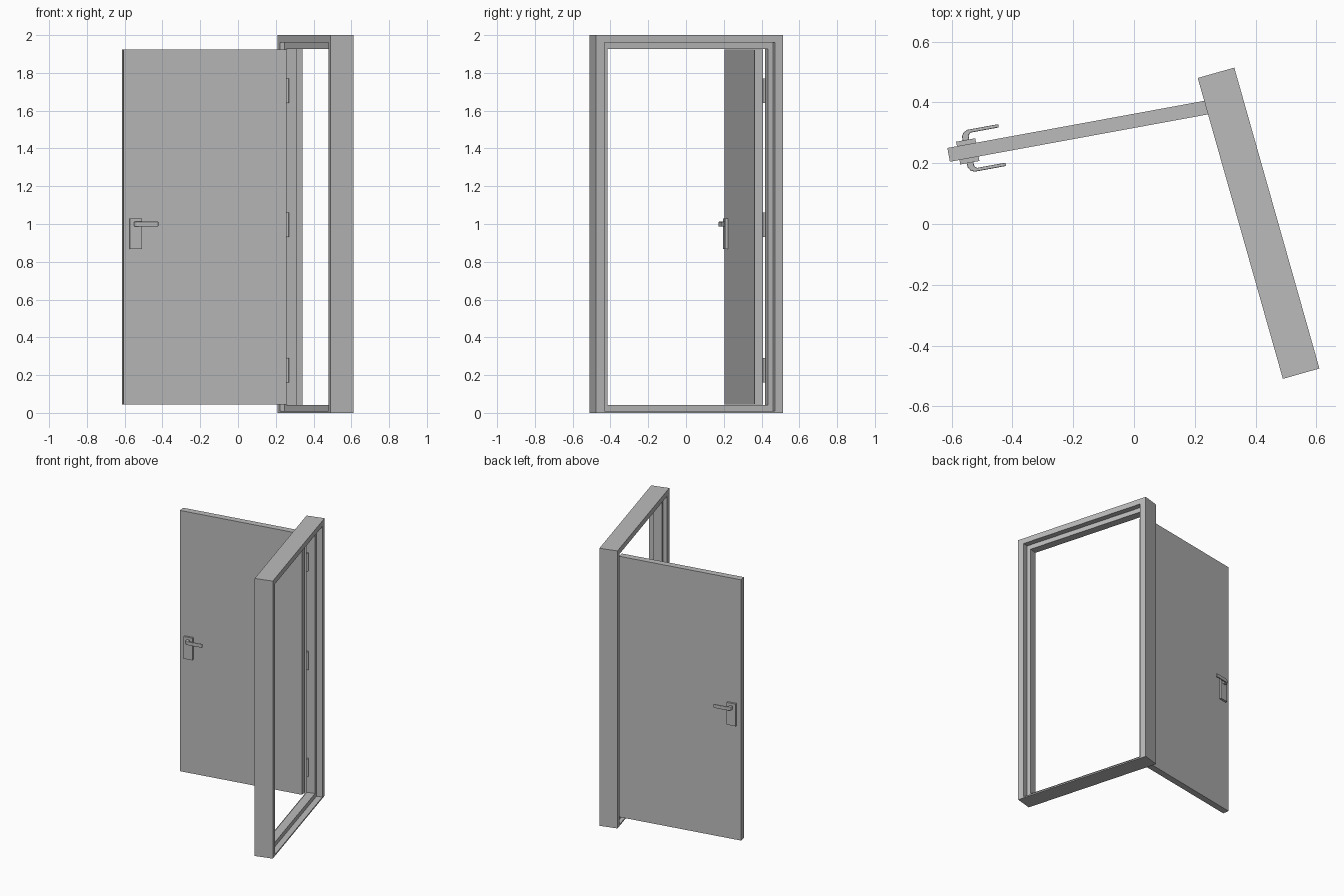
import bpy, bmesh, math

cube = bpy.data.objects.get("Cube")
if cube:
    bpy.data.objects.remove(cube, do_unlink=True)

grey = bpy.data.materials.new("plain_grey")
grey.use_nodes = True
grey.diffuse_color = (0.5, 0.5, 0.5, 1)
grey.node_tree.nodes["Principled BSDF"].inputs["Base Color"].default_value = (0.5, 0.5, 0.5, 1)

FRAME_AT, FRAME_TURN = (0.41, 0.0025, 0), math.radians(15.8)
DOOR_AT, DOOR_TURN = (-0.61, 0.2275, 0), math.radians(10.4)


def finish(name, bm, at, turn):
    """Turn a bmesh into a placed, coloured object."""
    bmesh.ops.recalc_face_normals(bm, faces=bm.faces[:])
    mesh = bpy.data.meshes.new(name)
    bm.to_mesh(mesh)
    bm.free()
    mesh.materials.append(grey)
    obj = bpy.data.objects.new(name, mesh)
    bpy.context.collection.objects.link(obj)
    obj.location = at
    obj.rotation_euler.z = turn
    return obj


def prism(name, outline, z0, z1, at, turn):
    """Extrude a plan outline between two heights."""
    bm = bmesh.new()
    base = bm.faces.new([bm.verts.new((x, y, z0)) for x, y in outline])
    out = bmesh.ops.extrude_face_region(bm, geom=[base])
    for v in out["geom"]:
        if isinstance(v, bmesh.types.BMVert):
            v.co.z = z1
    return finish(name, bm, at, turn)


def block(name, x0, x1, y0, y1, z0, z1, at, turn):
    return prism(name, [(x0, y0), (x1, y0), (x1, y1), (x0, y1)], z0, z1, at, turn)


# Frame: a section with a central stop, swept round the opening
HALF = 0.0625
outer, rim, stop = (0.5145, 0, 2), (0.47, 0.01, 1.96), (0.442, 0.042, 1.926)
section = [(-HALF, outer), (-HALF, rim), (-0.036, rim), (-0.036, stop),
           (0.022, stop), (0.022, rim), (HALF, rim), (HALF, outer)]
bm = bmesh.new()
rings = [[bm.verts.new((x, y, z)) for y, z in ((-w, lo), (w, lo), (w, hi), (-w, hi))]
         for x, (w, lo, hi) in section]
for a, b in zip(rings, rings[1:] + rings[:1]):
    for i in range(4):
        j = (i + 1) % 4
        bm.faces.new((a[i], a[j], b[j], b[i]))
finish("door_frame", bm, FRAME_AT, FRAME_TURN)

# Door leaf, measured from its free edge
block("door_leaf", 0, 0.877, -0.023, 0.023, 0.045, 1.924, DOOR_AT, DOOR_TURN)

# Hinge barrels between leaf and frame
for level, z in (("lower", 0.225), ("middle", 0.995), ("upper", 1.705)):
    circle = [(0.008 * math.cos(i * math.tau / 12), 0.008 * math.sin(i * math.tau / 12))
              for i in range(12)]
    hinge = prism(level + "_hinge", circle, z - 0.065, z + 0.065, (0.262, 0.414, 0), 0)
    hinge.data.shade_smooth()
    hinge.data.set_sharp_from_angle(angle=math.radians(40))

# Handles on both faces: back plate and bent lever
lever = [(0.054, 0.036), (0.076, 0.036), (0.076, 0.051), (0.083, 0.059), (0.179, 0.059),
         (0.179, 0.07), (0.074, 0.07), (0.061, 0.063), (0.054, 0.052)]
for side, s in (("front", -1), ("back", 1)):
    block(side + "_handle_plate", 0.032, 0.096, s * 0.022, s * 0.038,
          0.868, 1.028, DOOR_AT, DOOR_TURN)
    obj = prism(side + "_handle_lever", [(x, s * y) for x, y in lever],
                0.987, 1.012, DOOR_AT, DOOR_TURN)
    bevel = obj.modifiers.new("rounded_edges", "BEVEL")
    bevel.width = 0.003
    bevel.segments = 2
